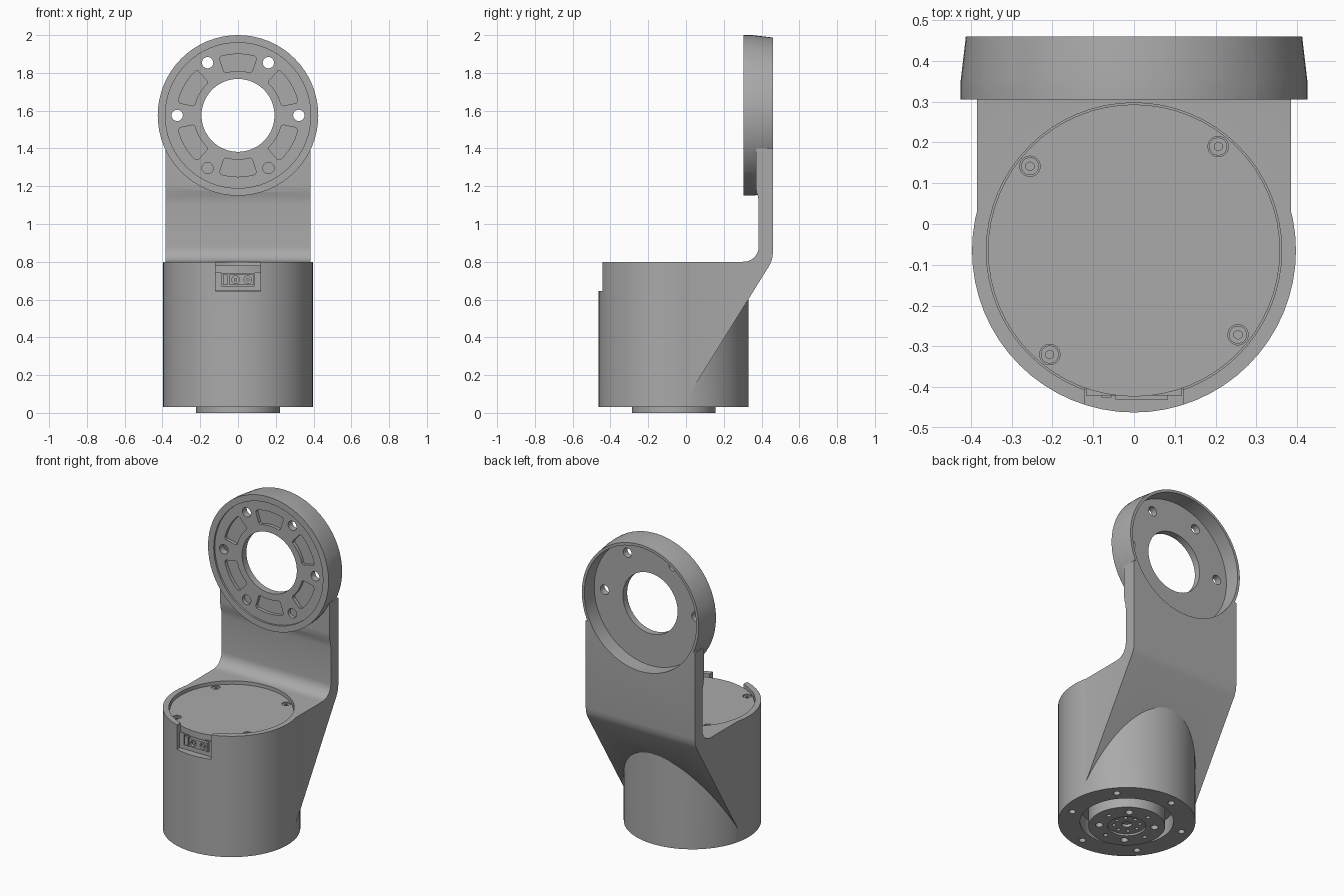
import bpy, bmesh
from math import sin, cos, radians, pi
from mathutils import Matrix, Vector

if "Cube" in bpy.data.objects:
    bpy.data.objects.remove(bpy.data.objects["Cube"], do_unlink=True)

GREY = (0.40, 0.40, 0.40, 1.0)
mat = bpy.data.materials.new("machined grey")
mat.use_nodes = True
mat.diffuse_color = GREY
mat.node_tree.nodes["Principled BSDF"].inputs["Base Color"].default_value = GREY

AXIS_Y = -0.065     # centre of the drum in y
HUB_Z = 1.575       # centre of the ring in z


def cyl(bm, axis, u, v, r, a, b, r2=None, seg=64):
    """Cylinder or cone from a to b along axis Z (u=x, v=y) or Y (u=x, v=z)."""
    mid = (a + b) / 2
    if axis == "Z":
        m = Matrix.Translation((u, v, mid))
    else:
        m = Matrix.Translation((u, mid, v)) @ Matrix.Rotation(-pi / 2, 4, "X")
    bmesh.ops.create_cone(bm, cap_ends=True, segments=seg, radius1=r,
                          radius2=r if r2 is None else r2, depth=b - a, matrix=m)


def box(bm, x0, x1, y0, y1, z0, z1):
    m = Matrix.Translation(((x0 + x1) / 2, (y0 + y1) / 2, (z0 + z1) / 2))
    bmesh.ops.create_cube(bm, size=1, matrix=m @ Matrix.Diagonal((x1 - x0, y1 - y0, z1 - z0, 1)))


def prism(bm, points, push):
    face = bm.faces.new([bm.verts.new(p) for p in points])
    out = bmesh.ops.extrude_face_region(bm, geom=[face])["geom"]
    bmesh.ops.translate(bm, vec=Vector(push), verts=[g for g in out if isinstance(g, bmesh.types.BMVert)])


def polar(count, radius, start=0.0):
    for i in range(count):
        t = radians(start) + 2 * pi * i / count
        yield radius * cos(t), radius * sin(t)


def part(name, build):
    bm = bmesh.new()
    build(bm)
    bmesh.ops.recalc_face_normals(bm, faces=bm.faces)
    me = bpy.data.meshes.new(name)
    bm.to_mesh(me)
    bm.free()
    me.materials.append(mat)
    ob = bpy.data.objects.new(name, me)
    bpy.context.collection.objects.link(ob)
    return ob


def activate(ob):
    bpy.ops.object.select_all(action="DESELECT")
    ob.select_set(True)
    bpy.context.view_layer.objects.active = ob


def combine(target, build, operation="DIFFERENCE"):
    tool = part("tool", build)
    tool.hide_render = True
    mod = target.modifiers.new("combine", "BOOLEAN")
    mod.operation, mod.object, mod.solver = operation, tool, "EXACT"
    activate(target)
    bpy.ops.object.modifier_apply(modifier=mod.name)
    bpy.data.objects.remove(tool, do_unlink=True)


# Housing: drum, swept bracket and upper ring fused together
housing = part("housing", lambda bm: cyl(bm, "Z", 0, AXIS_Y, 0.397, 0.03, 0.80))


def bracket(bm):
    side = [(0, 0.07), (0, 0.80), (0.30, 0.80)]
    side += [(0.305 + 0.08 * sin(t), 0.88 - 0.08 * cos(t)) for t in (pi * i / 16 for i in range(1, 9))]
    side += [(0.385, 1.11), (0.382, 1.14), (0.373, 1.17), (0.37, 1.20), (0.37, 1.40),
             (0.46, 1.40), (0.46, 0.845), (0.456, 0.815), (0.445, 0.786)]
    prism(bm, [(-0.385, y, z) for y, z in side], (0.77, 0, 0))


combine(housing, bracket, "UNION")


def ring(bm):
    cyl(bm, "Y", 0, HUB_Z, 0.425, 0.305, 0.46)


hub = part("ring", ring)
# Taper the rear half of the ring
combine(hub, lambda bm: cyl(bm, "Y", 0, HUB_Z, 0.432, 0.29, 0.47, 0.411), "INTERSECT")
activate(housing)
fuse = housing.modifiers.new("fuse", "BOOLEAN")
fuse.operation, fuse.object, fuse.solver = "UNION", hub, "EXACT"
bpy.ops.object.modifier_apply(modifier=fuse.name)
bpy.data.objects.remove(hub, do_unlink=True)

# Ring openings: rear recess, front step, bore
combine(housing, lambda bm: cyl(bm, "Y", 0, HUB_Z, 0.395, 0.36, 0.55))
combine(housing, lambda bm: cyl(bm, "Y", 0, HUB_Z, 0.385, 0.25, 0.317))
combine(housing, lambda bm: cyl(bm, "Y", 0, HUB_Z, 0.193, 0.25, 0.55))


def pockets(bm):
    for i in range(6):
        mid = 30 + 60 * i
        arc = [(0.325, a) for a in range(-16, 17, 4)]
        arc += [(0.315, 18), (0.245, 18)]
        arc += [(0.235, a) for a in range(16, -17, -4)]
        arc += [(0.245, -18), (0.315, -18)]
        prism(bm, [(r * cos(radians(mid + a)), 0.28, HUB_Z + r * sin(radians(mid + a)))
                   for r, a in arc], (0, 0.058, 0))


def ring_holes(bm):
    for x, z in polar(6, 0.322):
        blind = z < -0.1
        cyl(bm, "Y", x, HUB_Z + z, 0.03, 0.28, 0.34 if blind else 0.5, seg=24)


combine(housing, pockets)
combine(housing, ring_holes)

# Drum openings: lid seat, front notch, underside seat and bolt holes
combine(housing, lambda bm: cyl(bm, "Z", 0, AXIS_Y, 0.362, 0.75, 0.95))
combine(housing, lambda bm: box(bm, -0.12, 0.12, -0.6, -0.40, 0.645, 0.9))
combine(housing, lambda bm: cyl(bm, "Z", 0, AXIS_Y, 0.27, -0.1, 0.13))


def base_holes(bm):
    for x, y in polar(6, 0.335, -20):
        cyl(bm, "Z", x, AXIS_Y + y, 0.02, -0.1, 0.08, seg=20)


combine(housing, base_holes)

# Lid with counterbored screws
lid = part("lid", lambda bm: cyl(bm, "Z", 0, AXIS_Y, 0.358, 0.74, 0.78))


def lid_bores(bm):
    for x, y in polar(4, 0.328, 51):
        cyl(bm, "Z", x, AXIS_Y + y, 0.025, 0.76, 0.9, seg=24)


def screw_heads(bm):
    for x, y in polar(4, 0.328, 51):
        cyl(bm, "Z", x, AXIS_Y + y, 0.022, 0.755, 0.776, seg=24)


def hex_sockets(bm):
    for x, y in polar(4, 0.328, 51):
        cyl(bm, "Z", x, AXIS_Y + y, 0.011, 0.765, 0.9, seg=6)


combine(lid, lid_bores)
screws = part("lid_screws", screw_heads)
combine(screws, hex_sockets)

# Connector panel in the front notch
panel = part("connector_panel", lambda bm: box(bm, -0.118, 0.118, -0.42, -0.395, 0.647, 0.745))
combine(panel, lambda bm: box(bm, -0.088, 0.088, -0.5, -0.41, 0.673, 0.738))


def connector(bm):
    box(bm, -0.045, 0.083, -0.43, -0.405, 0.678, 0.732)
    box(bm, -0.08, -0.055, -0.425, -0.405, 0.678, 0.732)


def sockets(bm):
    for x in (-0.013, 0.052):
        cyl(bm, "Y", x, 0.705, 0.02, -0.5, -0.415, seg=24)


def pins(bm):
    for x in (-0.013, 0.052):
        cyl(bm, "Y", x, 0.705, 0.009, -0.428, -0.41, seg=16)


plug = part("connector", connector)
combine(plug, sockets)
plug_pins = part("connector_pins", pins)

# Output flange under the drum
flange = part("output_flange", lambda bm: cyl(bm, "Z", 0, AXIS_Y, 0.222, 0.0, 0.14))
combine(flange, lambda bm: cyl(bm, "Z", 0, AXIS_Y, 0.11, -0.1, 0.012))


def flange_holes(bm):
    for i, (x, y) in enumerate(polar(8, 0.16, 10)):
        cyl(bm, "Z", x, AXIS_Y + y, 0.022 if i % 2 else 0.013, -0.1, 0.06, seg=20)
    for x, y in polar(8, 0.075):
        cyl(bm, "Z", x, AXIS_Y + y, 0.011, -0.1, 0.05, seg=16)
    cyl(bm, "Z", 0, AXIS_Y, 0.03, -0.1, 0.03, seg=24)


combine(flange, flange_holes)

for ob in (housing, lid, screws, panel, plug, plug_pins, flange):
    activate(ob)
    bpy.ops.object.shade_smooth_by_angle(angle=radians(30))
